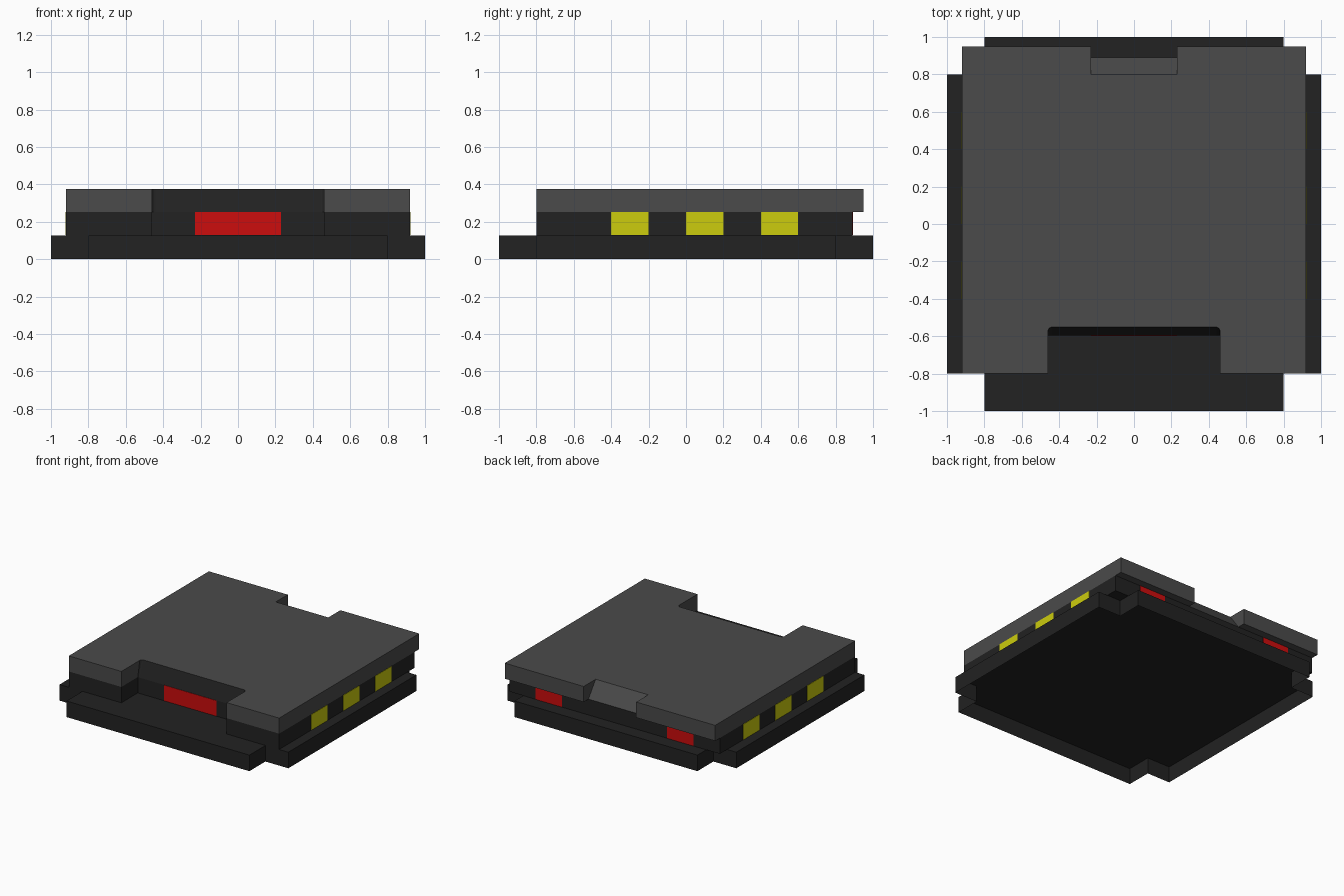
import bpy
import bmesh

cube = bpy.data.objects.get("Cube")
if cube:
    bpy.data.objects.remove(cube, do_unlink=True)


def material(name, rgb):
    m = bpy.data.materials.new(name)
    m.use_nodes = True
    color = (*rgb, 1.0)
    m.diffuse_color = color
    m.node_tree.nodes["Principled BSDF"].inputs["Base Color"].default_value = color
    return m


DARK = material("dark charcoal", (0.016, 0.016, 0.016))
GREY = material("roof grey", (0.069, 0.069, 0.069))
RED = material("red light", (0.604, 0.004, 0.004))
YELLOW = material("yellow window", (0.604, 0.604, 0.004))


def mirrored(half):
    """Complete an outline given by its +x half, front to back."""
    return half + [(-x, y) for x, y in reversed(half)]


def prism(name, low, high, z0, z1, mats, bottom=True, top=True, rule=None):
    """Join a lower and an upper outline of equal point count."""
    bm = bmesh.new()
    a = [bm.verts.new((x, y, z0)) for x, y in low]
    b = [bm.verts.new((x, y, z1)) for x, y in high]
    n = len(a)
    for i in range(n):
        j = (i + 1) % n
        bm.faces.new((a[i], a[j], b[j], b[i]))
    if bottom:
        bm.faces.new(a[::-1])
    if top:
        bm.faces.new(b)
    bm.normal_update()
    if rule:
        for f in bm.faces:
            f.material_index = rule(f)
    mesh = bpy.data.meshes.new(name)
    bm.to_mesh(mesh)
    bm.free()
    for m in mats:
        mesh.materials.append(m)
    obj = bpy.data.objects.new(name, mesh)
    bpy.context.collection.objects.link(obj)
    return obj


def plate(name, x0, x1, y0, y1, mat):
    outline = [(x0, y0), (x1, y0), (x1, y1), (x0, y1)]
    prism(name, outline, outline, Z_BASE + 0.001, Z_BODY - 0.001, [mat])


Z_BASE, Z_BODY, Z_ROOF = 0.127, 0.252, 0.375
FRONT, RECESS, BACK = -0.8, -0.595, 0.89

# Base skirt: notched corners, open underneath
base = mirrored([(0.8, -1), (0.8, -0.8), (1, -0.8), (1, 0.8), (0.8, 0.8), (0.8, 1)])
prism("base_skirt", base, base, 0, Z_BASE, [DARK], bottom=False)

# Main body with the front entrance recess
body = mirrored([(0.46, RECESS), (0.46, FRONT), (0.92, FRONT), (0.92, BACK)])
prism("body", body, body, Z_BASE, Z_BODY, [DARK], top=False)

# Roof slab: leaning recess wall in front, sloped notch at the back
side = [(0.46, FRONT), (0.92, FRONT), (0.92, 0.95), (0.23, 0.95)]
roof_low = mirrored([(0.44, RECESS), (0.453, RECESS), (0.46, RECESS)] + side + [(0.23, BACK)])
roof_high = mirrored([(0.44, -0.55), (0.453, -0.556), (0.46, -0.57)] + side + [(0.23, 0.8)])


def recess_wall(f):
    c = f.calc_center_median()
    return int(f.normal.y < -0.3 and -0.7 < c.y < -0.5)


prism("roof_slab", roof_low, roof_high, Z_BODY, Z_ROOF, [GREY, DARK], rule=recess_wall)

# Lights and windows as thin plates
T = 0.003
plate("front_red_light", -0.23, 0.23, RECESS - T, RECESS + T, RED)
for s, label in ((1, "left"), (-1, "right")):
    x0, x1 = sorted((s * 0.46, s * 0.69))
    plate(f"back_red_light_{label}", x0, x1, BACK - T, BACK + T, RED)
    for i, y in enumerate((-0.4, 0.0, 0.4)):
        plate(f"side_window_{label}_{i + 1}", s * 0.92 - T, s * 0.92 + T, y, y + 0.2, YELLOW)
